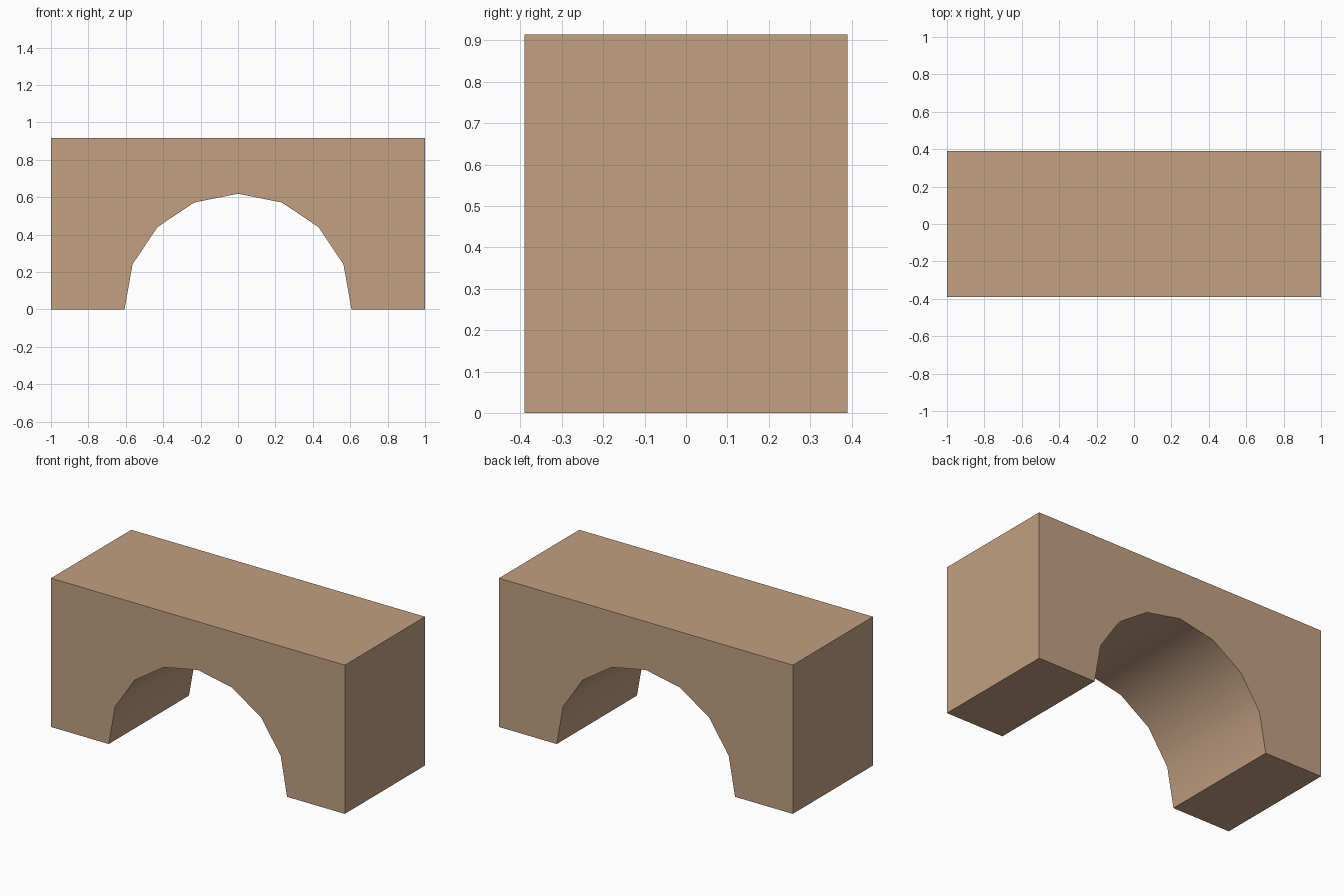
import bpy, bmesh, math

if "Cube" in bpy.data.objects:
    bpy.data.objects.remove(bpy.data.objects["Cube"])

HALF_W, HALF_D, HEIGHT = 1.0, 0.39, 0.915
R, CZ = 0.61, 0.008  # arch radius and centre height

mat = bpy.data.materials.new("light wood")
mat.diffuse_color = (0.54, 0.352, 0.225, 1)
mat.use_nodes = True
mat.node_tree.nodes["Principled BSDF"].inputs["Base Color"].default_value = mat.diffuse_color

# Front outline: block with a half-sixteen-sided arch cut from the bottom
arch = [(0.607, 0.0)]
arch += [(R * math.cos(k * math.pi / 8), CZ + R * math.sin(k * math.pi / 8)) for k in range(1, 8)]
arch += [(-0.607, 0.0)]
outline = [(-HALF_W, 0), (-HALF_W, HEIGHT), (HALF_W, HEIGHT), (HALF_W, 0)] + arch

# Extrude the outline through the depth
bm = bmesh.new()
face = bm.faces.new([bm.verts.new((x, -HALF_D, z)) for x, z in outline])
ext = bmesh.ops.extrude_face_region(bm, geom=[face], use_keep_orig=True)
verts = [g for g in ext["geom"] if isinstance(g, bmesh.types.BMVert)]
bmesh.ops.translate(bm, verts=verts, vec=(0, 2 * HALF_D, 0))
bmesh.ops.recalc_face_normals(bm, faces=bm.faces)
mesh = bpy.data.meshes.new("arch_block")
bm.to_mesh(mesh)
bm.free()
mesh.materials.append(mat)
obj = bpy.data.objects.new("arch_block", mesh)
bpy.context.collection.objects.link(obj)

# Smooth the arch underside, keep block edges sharp
bpy.context.view_layer.objects.active = obj
obj.select_set(True)
bpy.ops.object.shade_smooth_by_angle(angle=math.radians(30))
